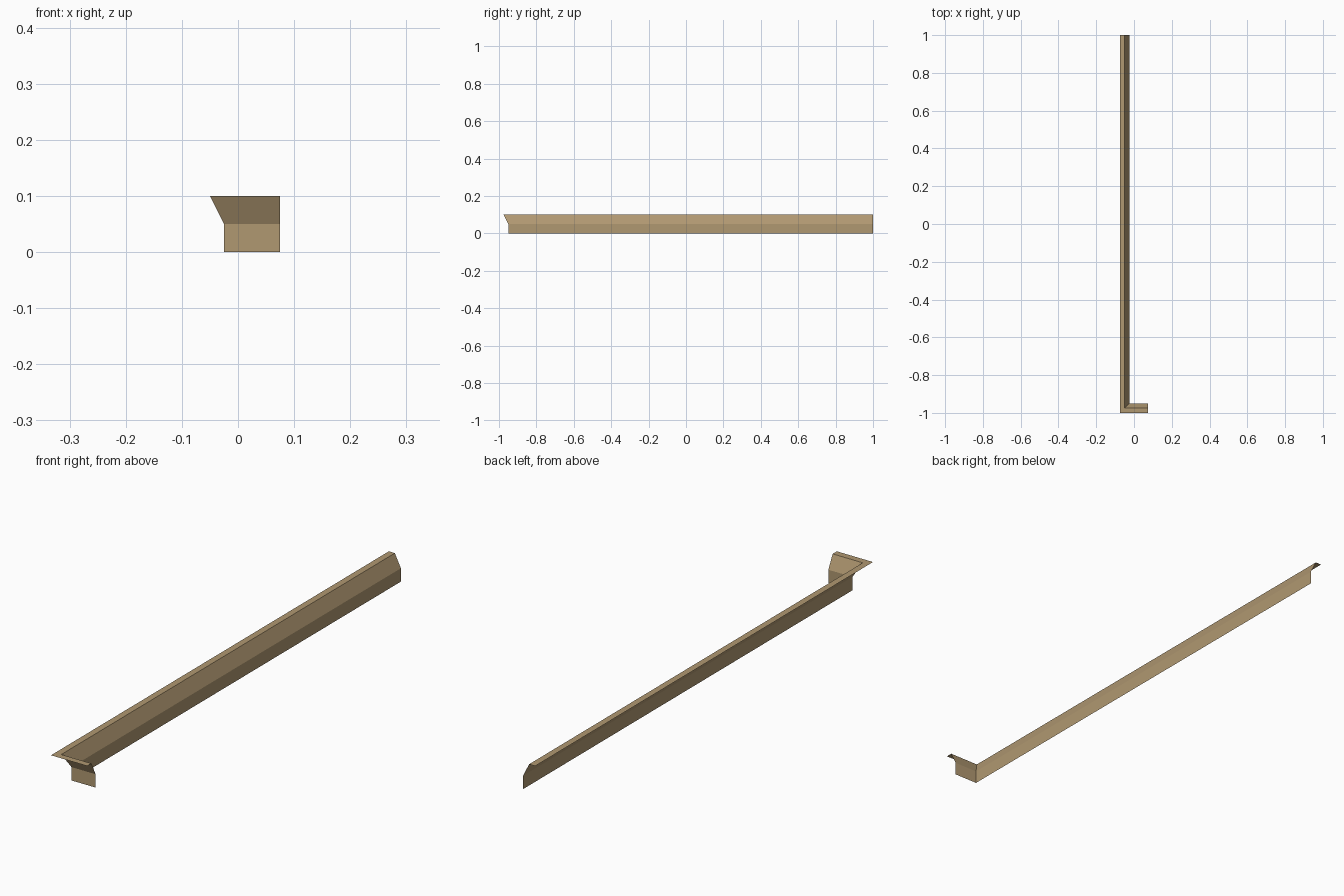
import bpy, bmesh

if "Cube" in bpy.data.objects:
    bpy.data.objects.remove(bpy.data.objects["Cube"])

# One flat colour
tan = bpy.data.materials.new("tan_trim")
tan.diffuse_color = (0.434, 0.314, 0.165, 1.0)
tan.use_nodes = True
tan.node_tree.nodes["Principled BSDF"].inputs["Base Color"].default_value = tan.diffuse_color

# Open profile: (inset from the outer edge, height) - lip, slope, upright
PROFILE = [(0.0, 0.1), (0.025, 0.1), (0.05, 0.05), (0.05, 0.0)]
X0, Y0 = -0.075, -1.0      # outer corner
X1, Y1 = 0.075, 1.0        # free ends of the short and long legs

# L-shaped sweep of the profile with a mitred corner
bm = bmesh.new()
sections = [
    [bm.verts.new((X0 + d, Y1, z)) for d, z in PROFILE],        # long end
    [bm.verts.new((X0 + d, Y0 + d, z)) for d, z in PROFILE],    # mitre
    [bm.verts.new((X1, Y0 + d, z)) for d, z in PROFILE],        # short end
]
for a, b in zip(sections, sections[1:]):
    for i in range(len(PROFILE) - 1):
        bm.faces.new((a[i], b[i], b[i + 1], a[i + 1]))

mesh = bpy.data.meshes.new("corner_edge_trim")
bm.to_mesh(mesh)
bm.free()
mesh.materials.append(tan)
obj = bpy.data.objects.new("corner_edge_trim", mesh)
bpy.context.collection.objects.link(obj)
